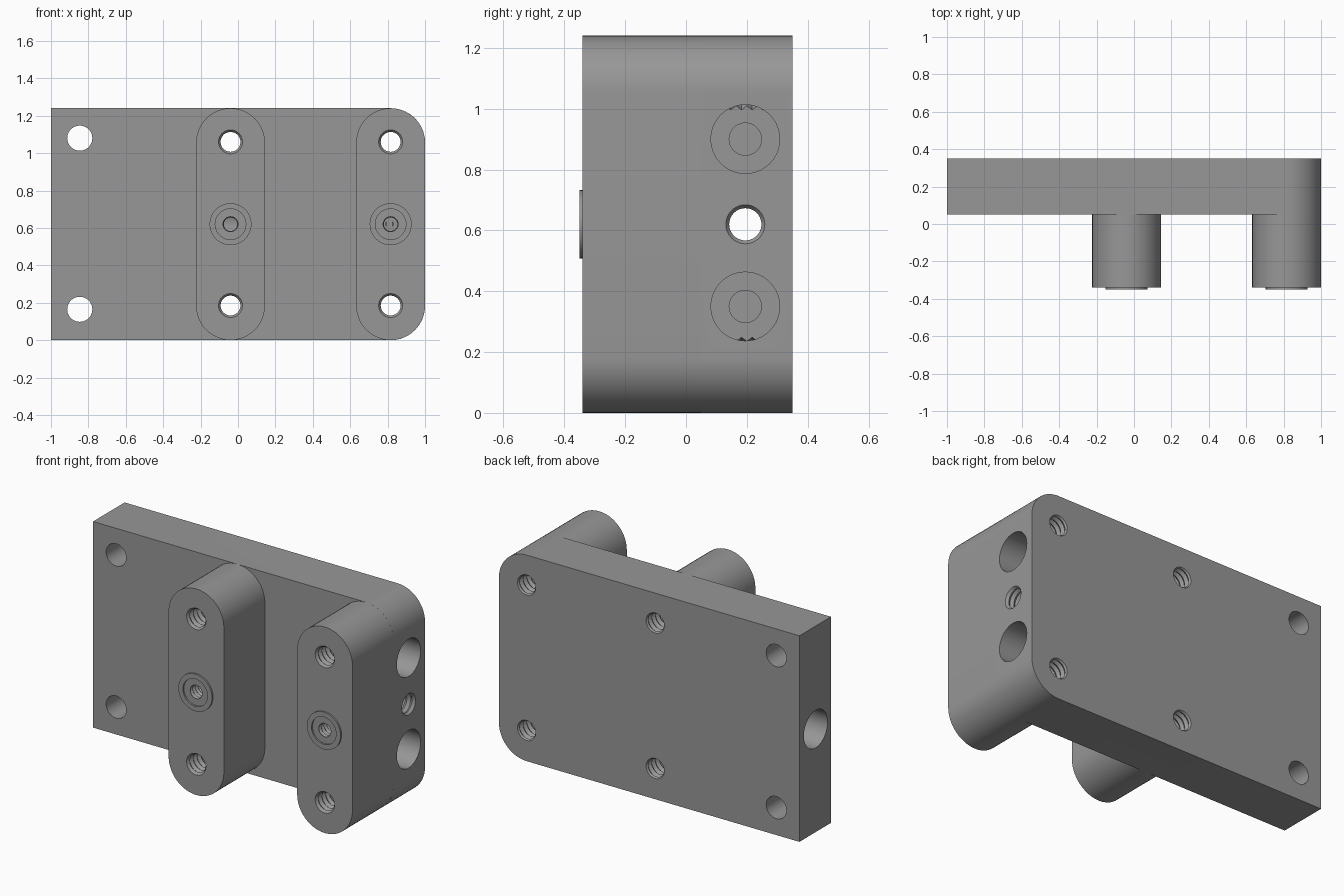
import bpy, bmesh, math
from mathutils import Vector

old = bpy.data.objects.get("Cube")
if old:
    bpy.data.objects.remove(old, do_unlink=True)

steel = bpy.data.materials.new("grey steel")
steel.use_nodes = True
GREY = (0.31, 0.31, 0.31, 1)
steel.diffuse_color = GREY
steel.node_tree.nodes["Principled BSDF"].inputs["Base Color"].default_value = GREY

H, MID = 1.24, 0.62          # height and its middle
FRONT, BACK = -0.34, 0.35    # leg face and plate back
LEGS = (-0.04, 0.816)        # leg centre lines
R = 0.184                    # leg end radius


def make_object(name, bm):
    bmesh.ops.recalc_face_normals(bm, faces=bm.faces)
    mesh = bpy.data.meshes.new(name)
    bm.to_mesh(mesh)
    bm.free()
    mesh.materials.append(steel)
    obj = bpy.data.objects.new(name, mesh)
    bpy.context.collection.objects.link(obj)
    return obj


def extrude_profile(name, outline, y0, y1):
    """Extrude an x-z outline along y."""
    bm = bmesh.new()
    face = bm.faces.new([bm.verts.new((x, y0, z)) for x, z in outline])
    grown = bmesh.ops.extrude_face_region(bm, geom=[face])["geom"]
    verts = [v for v in grown if isinstance(v, bmesh.types.BMVert)]
    bmesh.ops.translate(bm, verts=verts, vec=(0, y1 - y0, 0))
    return make_object(name, bm)


def arc(cx, cz, start, end, n=24):
    angles = [math.radians(start + (end - start) * i / n) for i in range(n + 1)]
    return [(cx + R * math.cos(a), cz + R * math.sin(a)) for a in angles]


def lathe(name, profile, origin, axis, n=40):
    """Closed solid from (distance, radius) pairs, turned about an axis."""
    bm = bmesh.new()
    turn = Vector(axis).to_track_quat('Z', 'Y')
    rings = []
    for d, r in profile:
        ring = []
        for i in range(n):
            a = math.tau * i / n
            p = Vector((r * math.cos(a), r * math.sin(a), d))
            ring.append(bm.verts.new(Vector(origin) + turn @ p))
        rings.append(ring)
    for a, b in zip(rings, rings[1:]):
        for i in range(n):
            j = (i + 1) % n
            bm.faces.new((a[i], a[j], b[j], b[i]))
    bm.faces.new(rings[0])
    bm.faces.new(rings[-1])
    return make_object(name, bm)


def thread(start, end, minor, major, pitch):
    """V-grooved profile for a tapped hole."""
    count = round((end - start) / pitch)
    pts = [(start, minor)]
    for i in range(count):
        pts += [(start + (i + 0.5) * pitch, major), (start + (i + 1) * pitch, minor)]
    return pts


def combine(target, tool, operation):
    mod = target.modifiers.new(operation.title(), 'BOOLEAN')
    mod.operation, mod.object, mod.solver = operation, tool, 'EXACT'
    bpy.context.view_layer.objects.active = target
    bpy.ops.object.modifier_apply(modifier=mod.name)
    bpy.data.objects.remove(tool, do_unlink=True)


# Plate with two rounded corners
corners = arc(LEGS[1], R, -90, 0) + arc(LEGS[1], H - R, 0, 90)
body = extrude_profile("mounting_block", [(-1, H), (-1, 0)] + corners, 0.05, BACK)

# Legs with round ends and raised port rings
for x in LEGS:
    slot = arc(x, R, -180, 0) + arc(x, H - R, 0, 180)
    leg = extrude_profile("leg", slot, FRONT, 0.05 if x > 0.5 else 0.06)
    combine(body, leg, 'UNION')
    ring = lathe("port_ring", [(-0.01, 0.112), (0.03, 0.112)], (x, FRONT, MID), (0, 1, 0))
    combine(body, ring, 'UNION')

cutters = []
# Tapped through holes and port holes in the legs
for x in LEGS:
    for z in (0.185, 1.06):
        cutters.append((thread(-0.02, 0.715, 0.053, 0.066, 0.035), (x, FRONT, z), (0, 1, 0)))
    cutters.append(([(-0.03, 0.082), (0.0, 0.082)], (x, FRONT, MID), (0, 1, 0)))
    cutters.append((thread(-0.005, 0.47, 0.036, 0.046, 0.025), (x, FRONT, MID), (0, 1, 0)))

# Plain bolt holes in the plate
for z in (0.165, 1.08):
    cutters.append(([(-0.1, 0.067), (0.5, 0.067)], (-0.846, 0, z), (0, 1, 0)))

# Long bore from the plain end, tapped hole meeting it from the round end
cutters.append(([(-0.1, 0.113), (1.6, 0.113)], (-1, 0.195, MID), (1, 0, 0)))
cutters.append((thread(-0.02, 0.47, 0.053, 0.066, 0.035), (1, 0.195, MID), (-1, 0, 0)))

# Counterbored tapped holes in the round end
for z in (0.35, 0.9):
    profile = [(-0.1, 0.113), (0.2, 0.113)] + thread(0.2, 0.55, 0.053, 0.066, 0.035)
    cutters.append((profile, (1, 0.195, z), (-1, 0, 0)))

for profile, origin, axis in cutters:
    combine(body, lathe("hole_cutter", profile, origin, axis), 'DIFFERENCE')

# One material and smooth round surfaces
body.data.materials.clear()
body.data.materials.append(steel)
for poly in body.data.polygons:
    poly.material_index = 0
bpy.ops.object.select_all(action='DESELECT')
body.select_set(True)
bpy.context.view_layer.objects.active = body
bpy.ops.object.shade_smooth_by_angle(angle=math.radians(30))
